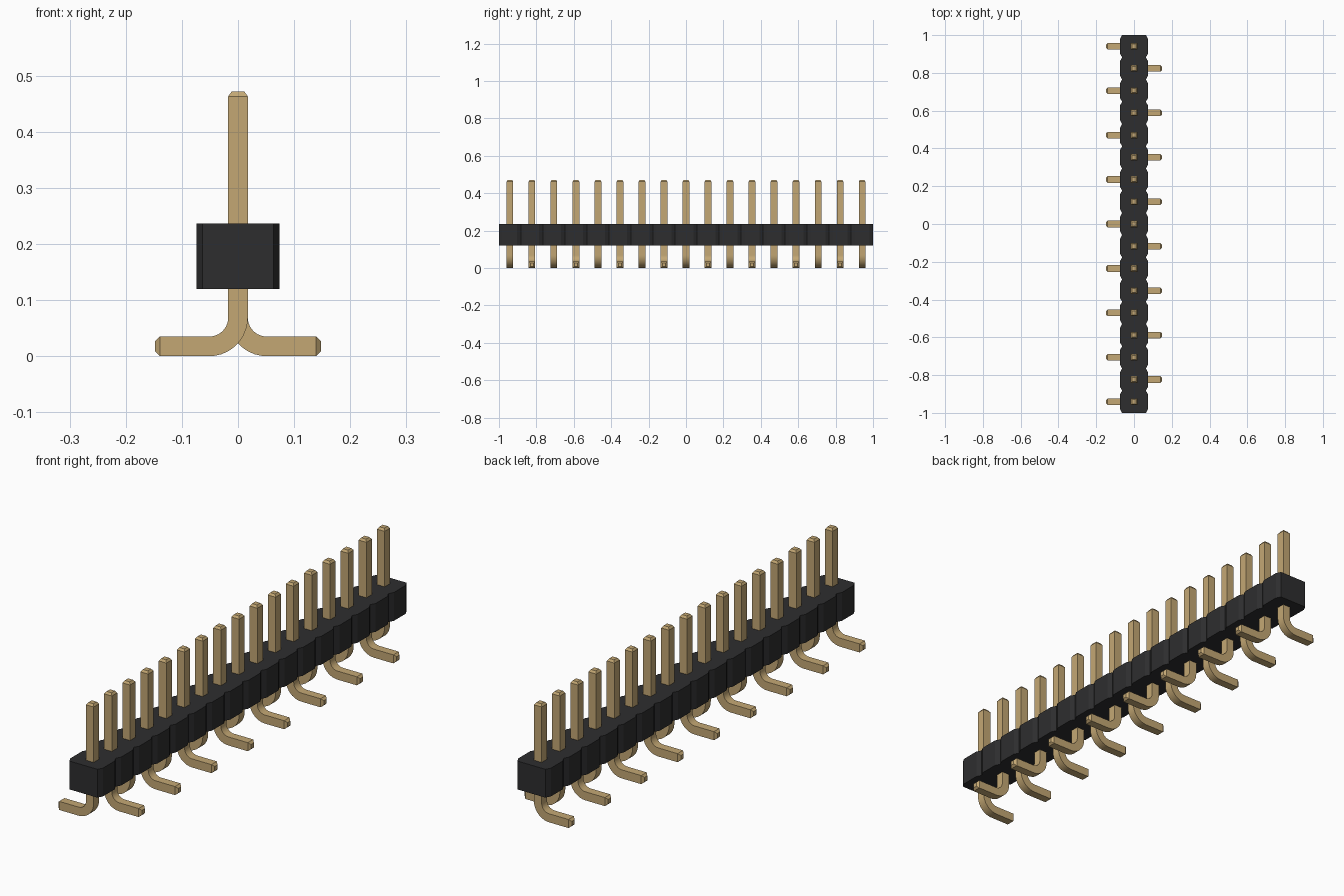
import bpy, bmesh, math
from mathutils import Vector

cube = bpy.data.objects.get("Cube")
if cube:
    bpy.data.objects.remove(cube)

COUNT = 17
PITCH = 2 / COUNT
HALF = 0.0175      # half thickness of a pin
BEND = 0.051       # centre-line bend radius


def make_material(name, rgb):
    mat = bpy.data.materials.new(name)
    mat.use_nodes = True
    colour = (*rgb, 1)
    mat.diffuse_color = colour
    mat.node_tree.nodes["Principled BSDF"].inputs["Base Color"].default_value = colour
    return mat


def make_object(name, bm, mat):
    bmesh.ops.recalc_face_normals(bm, faces=bm.faces)
    mesh = bpy.data.meshes.new(name)
    bm.to_mesh(mesh)
    bm.free()
    mesh.materials.append(mat)
    obj = bpy.data.objects.new(name, mesh)
    bpy.context.collection.objects.link(obj)
    return obj


black = make_material("black plastic", (0.027, 0.027, 0.028))
gold = make_material("gold metal", (0.55, 0.39, 0.175))


# Housing: a row of chamfered blocks, extruded from one outline
def build_housing():
    wide, narrow, cut = 0.074, 0.063, 0.02
    right = []
    for i in range(COUNT):
        y = -1 + i * PITCH
        if i == 0:
            right.append((narrow, y))
        right += [(wide, y + cut), (wide, y + PITCH - cut), (narrow, y + PITCH)]
    outline = right + [(-x, y) for x, y in reversed(right)]
    bm = bmesh.new()
    base = bm.faces.new([bm.verts.new((x, y, 0.12)) for x, y in outline])
    grown = bmesh.ops.extrude_face_region(bm, geom=[base], use_keep_orig=True)
    tops = [v for v in grown["geom"] if isinstance(v, bmesh.types.BMVert)]
    bmesh.ops.translate(bm, verts=tops, vec=(0, 0, 0.116))
    return make_object("housing", bm, black)


# Pin: square section swept down the post, round the bend and along the foot
def build_pin(name, y, side):
    down, out = Vector((0, 0, -1)), Vector((1, 0, 0))
    path = [(Vector((0, 0, 0.472)), 0, 0.011), (Vector((0, 0, 0.463)), 0, HALF)]
    steps = 10
    for i in range(steps + 1):
        a = math.pi / 2 * i / steps
        point = Vector((BEND * (1 - math.cos(a)), 0, HALF + BEND * (1 - math.sin(a))))
        path.append((point, a, HALF))
    path.append((Vector((0.139, 0, HALF)), math.pi / 2, HALF))
    path.append((Vector((0.148, 0, HALF)), math.pi / 2, 0.009))

    bm = bmesh.new()
    rings = []
    for point, a, half in path:
        across = out * math.cos(a) - down * math.sin(a)
        ring = []
        for u, v in ((-1, -1), (1, -1), (1, 1), (-1, 1)):
            p = point + across * (u * half)
            ring.append(bm.verts.new((p.x * side, y + v * half, p.z)))
        rings.append(ring)
    for a, b in zip(rings, rings[1:]):
        for k in range(4):
            n = (k + 1) % 4
            bm.faces.new((a[k], a[n], b[n], b[k]))
    bm.faces.new(rings[0])
    bm.faces.new(rings[-1])
    return make_object(name, bm, gold)


build_housing()

# Feet alternate between the two sides
pins = []
for i in range(COUNT):
    side = -1 if i % 2 == 0 else 1
    pins.append(build_pin(f"pin_{i + 1}", -1 + (i + 0.5) * PITCH, side))

bpy.ops.object.select_all(action="DESELECT")
for pin in pins:
    pin.select_set(True)
bpy.context.view_layer.objects.active = pins[0]
bpy.ops.object.shade_smooth_by_angle(angle=math.radians(20))
